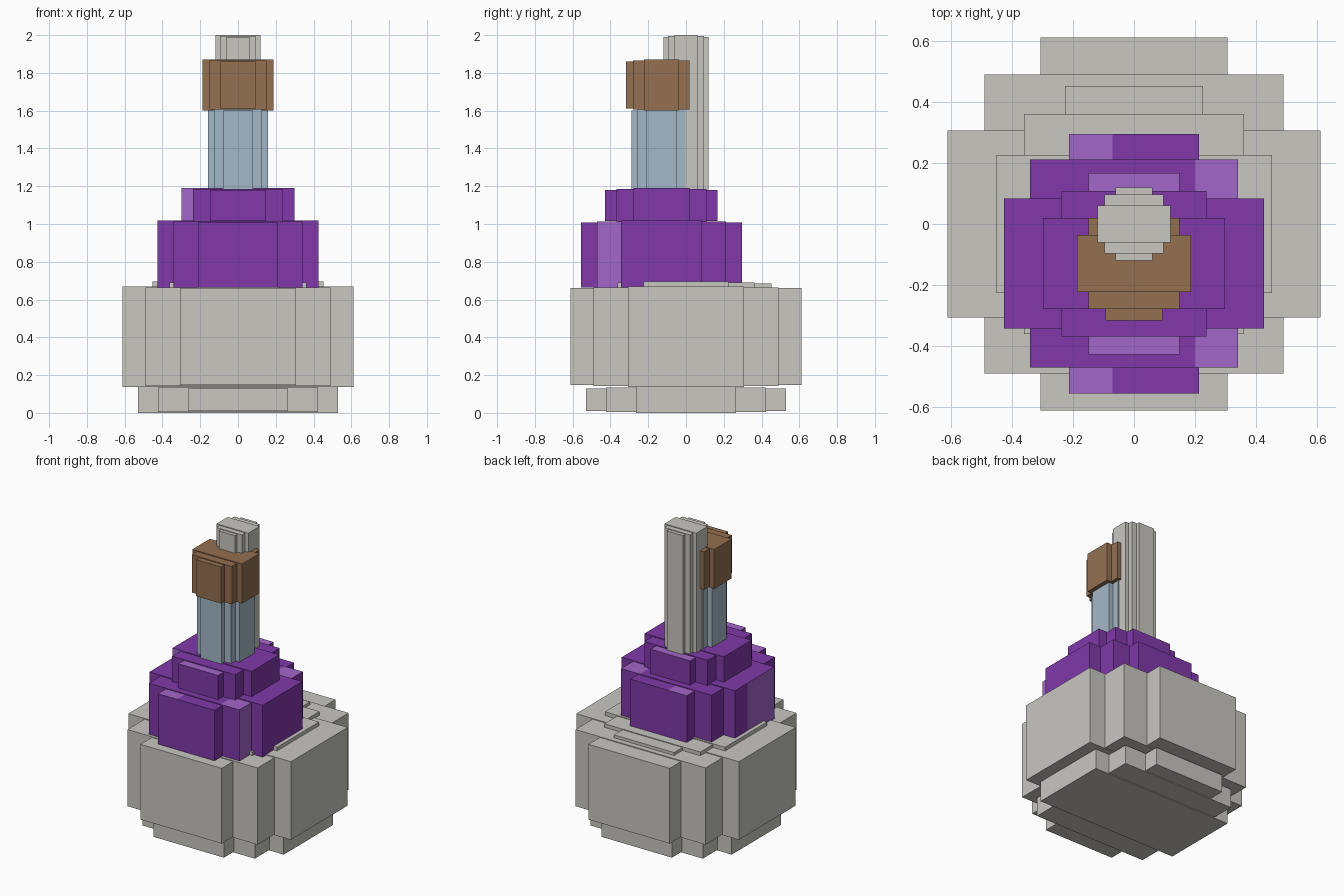
import bpy, bmesh
from mathutils import Vector

cube = bpy.data.objects.get("Cube")
if cube:
    bpy.data.objects.remove(cube, do_unlink=True)


def make_material(name, srgb):
    col = [((c / 255 + 0.055) / 1.055) ** 2.4 for c in srgb] + [1.0]
    m = bpy.data.materials.new(name)
    m.use_nodes = True
    m.diffuse_color = col
    m.node_tree.nodes["Principled BSDF"].inputs["Base Color"].default_value = col
    return m


STONE = make_material("stone grey", (200, 199, 193))
PURPLE = make_material("purple", (128, 57, 170))
LILAC = make_material("light purple", (164, 102, 201))
BROWN = make_material("brown", (147, 112, 80))
BLUE = make_material("pale blue", (164, 185, 200))

STEP = 0.005  # each narrower block of a stepped cylinder is this much shorter


def stepped_cylinder(name, radius, z0, z1, mats, y=0.0, cuts=(), accent=None):
    """Blocky round: a wide, a square and a deep box crossing each other.
    cuts: (block, axis, position); accent(block, normal, centre) picks material 1."""
    sizes = {"wide": (1, 0.5), "square": (0.8, 0.8), "deep": (0.5, 1)}
    mesh = bpy.data.meshes.new(name)
    bm = bmesh.new()
    for i, (block, (sx, sy)) in enumerate(sizes.items()):
        verts = bmesh.ops.create_cube(bm, size=2)["verts"]
        half = (z1 - z0) / 2 - i * STEP
        for v in verts:
            v.co = Vector((v.co.x * sx * radius, v.co.y * sy * radius + y,
                           v.co.z * half + (z0 + z1) / 2))
        old = set(bm.faces) - {f for v in verts for f in v.link_faces}
        # cut the block along the edges of painted patches
        for target, axis, pos in cuts:
            if target == block:
                co, no = Vector((0, 0, 0)), Vector((0, 0, 0))
                co[axis], no[axis] = pos, 1
                faces = [f for f in bm.faces if f not in old]
                geom = faces + list({e for f in faces for e in f.edges}) \
                    + list({v for f in faces for v in f.verts})
                bmesh.ops.bisect_plane(bm, geom=geom, plane_co=co, plane_no=no)
        bm.normal_update()
        if accent:
            for f in bm.faces:
                if f not in old and accent(block, f.normal, f.calc_center_median()):
                    f.material_index = 1
    bm.to_mesh(mesh)
    bm.free()
    for m in mats:
        mesh.materials.append(m)
    obj = bpy.data.objects.new(name, mesh)
    bpy.context.collection.objects.link(obj)
    return obj


# Stone foundation
stepped_cylinder("foot", 0.53, 0.0, 0.14, [STONE])
stepped_cylinder("drum", 0.612, 0.138, 0.67, [STONE])
stepped_cylinder("drum_lid", 0.452, 0.60, 0.695, [STONE])

# Purple tiers, set forward
FRONT = -0.13


def lower_patches(block, n, c):
    if block == "deep":
        return n.z > 0.5 and c.x < -0.07
    if block == "square":
        return (n.z > 0.5 and c.x > 0.2) or (n.x > 0.5 and c.y < -0.345)
    return n.x < -0.5 and c.y < -0.055


def upper_patches(block, n, c):
    if block == "deep":
        return n.z > 0.5
    return block == "wide" and n.y < -0.5 and c.x < -0.2


stepped_cylinder("lower_tier", 0.426, 0.655, 1.018, [PURPLE, LILAC], FRONT,
                 [("deep", 0, -0.07), ("square", 0, 0.2),
                  ("square", 1, -0.345), ("wide", 1, -0.055)], lower_patches)
stepped_cylinder("upper_tier", 0.298, 1.005, 1.19, [PURPLE, LILAC], FRONT,
                 [("wide", 0, -0.2)], upper_patches)

# Column, its cap, and the tall post behind
stepped_cylinder("column", 0.159, 1.17, 1.61, [BLUE], FRONT)
stepped_cylinder("column_cap", 0.187, 1.602, 1.87, [BROWN], FRONT)
stepped_cylinder("rear_post", 0.12, 1.01, 2.0, [STONE])
